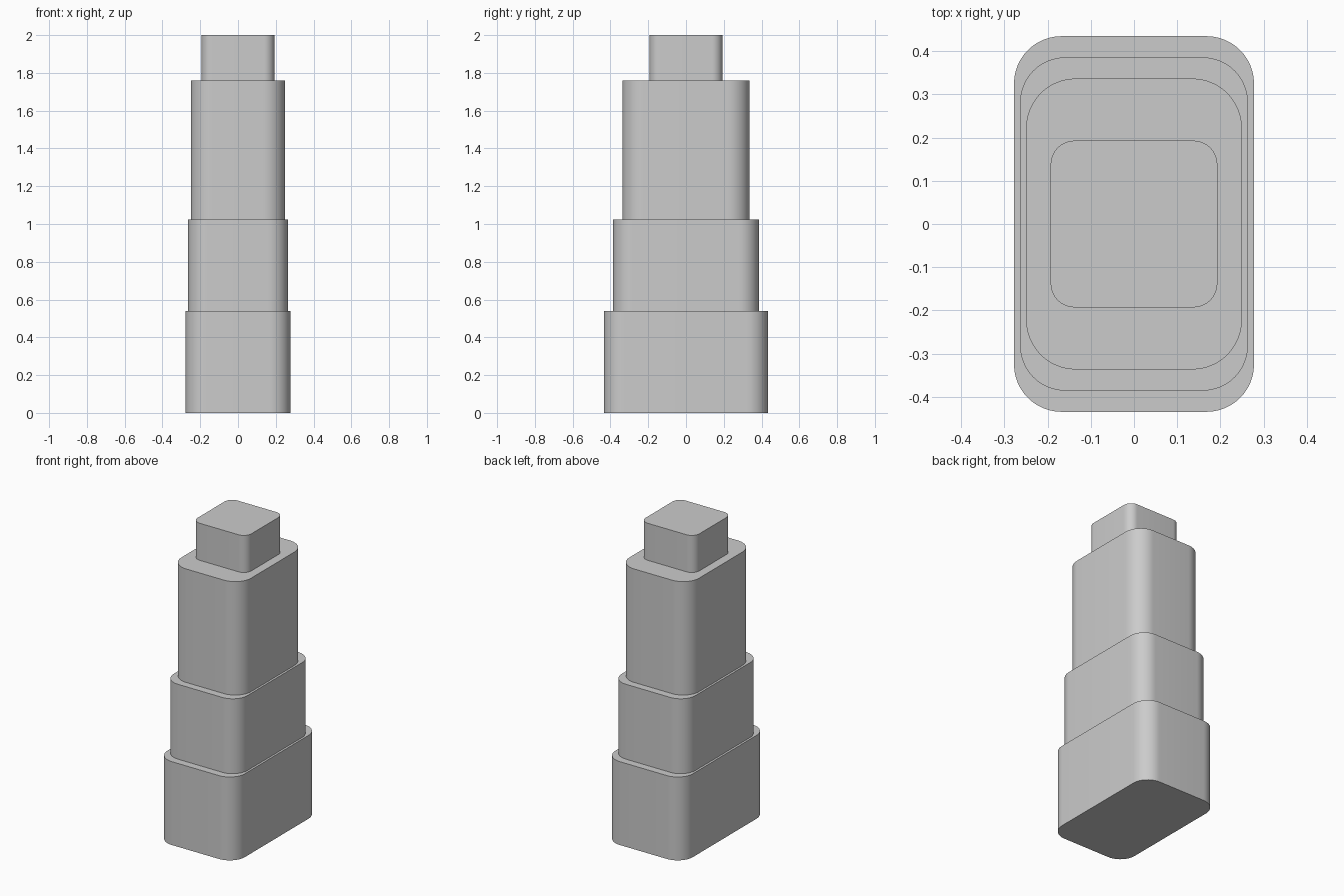
import bpy
import bmesh
from mathutils import Vector

cube = bpy.data.objects.get("Cube")
if cube:
    bpy.data.objects.remove(cube, do_unlink=True)

# Single plain grey finish
grey = bpy.data.materials.new("plain_grey")
grey.use_nodes = True
colour = (0.6, 0.6, 0.6, 1.0)
grey.diffuse_color = colour
grey.node_tree.nodes["Principled BSDF"].inputs["Base Color"].default_value = colour


def rounded_block(name, half_x, half_y, bottom, top, radius):
    """Upright block with rounded vertical corners and crisp top and bottom."""
    bm = bmesh.new()
    bmesh.ops.create_cube(bm, size=2)
    bmesh.ops.scale(bm, vec=(half_x, half_y, (top - bottom) / 2), verts=bm.verts)
    bmesh.ops.translate(bm, vec=Vector((0, 0, (top + bottom) / 2)), verts=bm.verts)
    corners = [e for e in bm.edges
               if abs(e.verts[0].co.z - e.verts[1].co.z) > 0.01]
    bmesh.ops.bevel(bm, geom=corners, offset=radius, offset_type='OFFSET',
                    segments=12, profile=0.5, affect='EDGES')
    mesh = bpy.data.meshes.new(name)
    bm.to_mesh(mesh)
    bm.free()
    mesh.materials.append(grey)
    obj = bpy.data.objects.new(name, mesh)
    bpy.context.collection.objects.link(obj)
    bpy.ops.object.select_all(action='DESELECT')
    obj.select_set(True)
    bpy.context.view_layer.objects.active = obj
    bpy.ops.object.shade_smooth_by_angle()
    return obj


# Four stacked tiers, each narrower than the one below
tiers = [
    ("base_tier", 0.278, 0.435, 0.54, 0.11),
    ("lower_tier", 0.264, 0.386, 1.025, 0.105),
    ("upper_tier", 0.25, 0.337, 1.76, 0.115),
    ("top_cap", 0.193, 0.193, 2.0, 0.055),
]
bottom = 0.0
for name, half_x, half_y, top, radius in tiers:
    rounded_block(name, half_x, half_y, bottom, top, radius)
    bottom = top
